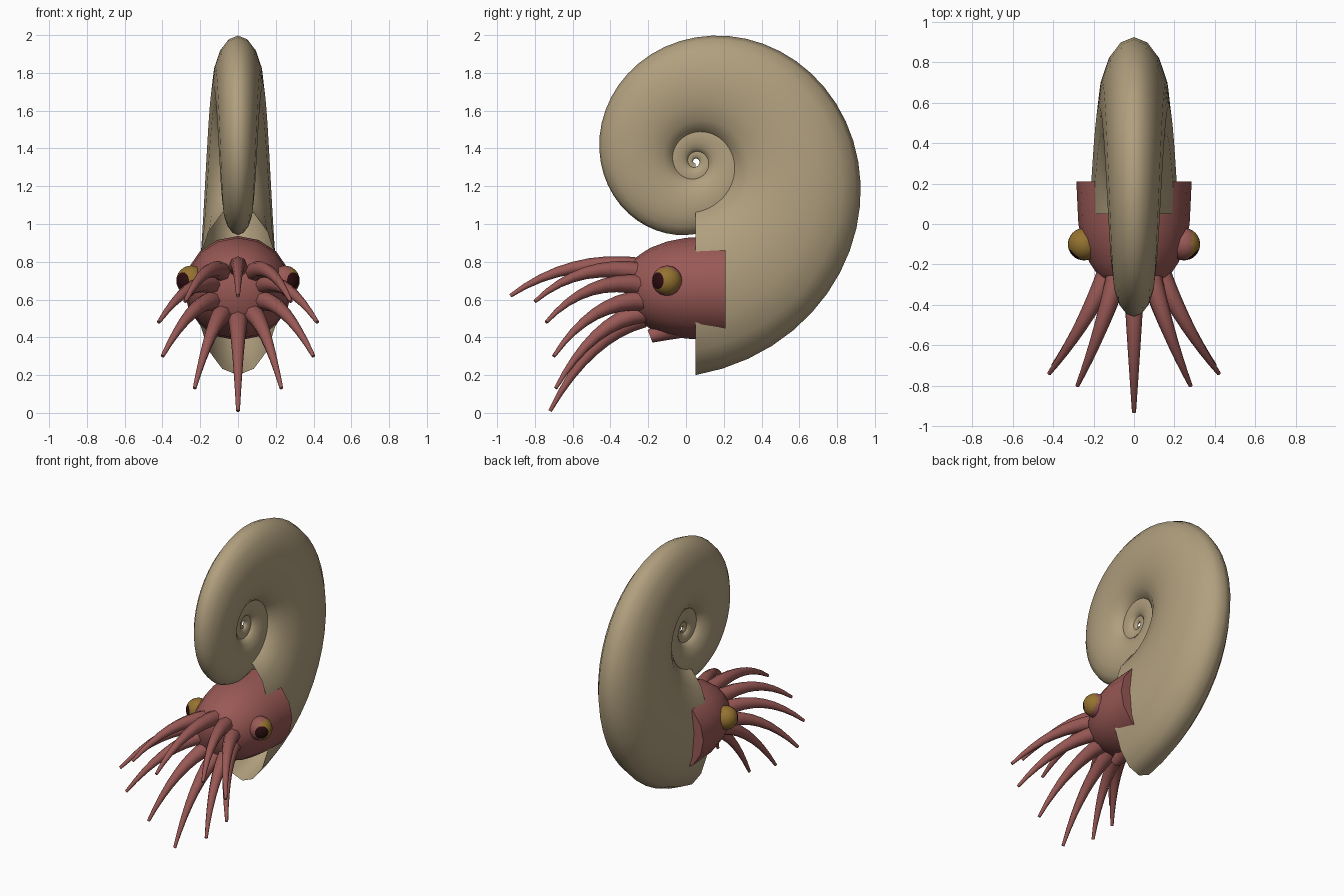
import bpy, bmesh, math
from math import sin, cos, pi
from mathutils import Vector

cube = bpy.data.objects.get("Cube")
if cube:
    bpy.data.objects.remove(cube, do_unlink=True)


def material(name, rgb):
    m = bpy.data.materials.new(name)
    m.use_nodes = True
    m.diffuse_color = (*rgb, 1)
    m.node_tree.nodes["Principled BSDF"].inputs["Base Color"].default_value = (*rgb, 1)
    return m


SHELL = material("tan shell", (0.44, 0.35, 0.21))
SKIN = material("dusky red skin", (0.32, 0.10, 0.092))
GOLD = material("gold eye", (0.30, 0.17, 0.03))
PUPIL = material("dark pupil", (0.025, 0.004, 0.005))


def finish(name, bm, mats, angle=60):
    bmesh.ops.recalc_face_normals(bm, faces=bm.faces)
    mesh = bpy.data.meshes.new(name)
    bm.to_mesh(mesh)
    bm.free()
    for m in mats:
        mesh.materials.append(m)
    ob = bpy.data.objects.new(name, mesh)
    bpy.context.collection.objects.link(ob)
    bpy.ops.object.select_all(action='DESELECT')
    ob.select_set(True)
    bpy.context.view_layer.objects.active = ob
    bpy.ops.object.shade_smooth_by_angle(angle=math.radians(angle))
    return ob


def loft(name, rings, mat, cap=True):
    """Skin a list of closed rings that share one point count."""
    bm = bmesh.new()
    loops = [[bm.verts.new(p) for p in ring] for ring in rings]
    n = len(loops[0])
    for a, b in zip(loops, loops[1:]):
        for i in range(n):
            j = (i + 1) % n
            bm.faces.new((a[i], a[j], b[j], b[i]))
    if cap:
        bm.faces.new(loops[0])
        bm.faces.new(loops[-1])
    return finish(name, bm, [mat])


def tube(name, path, radii, sides, mat):
    """Tapered tube along a path of points."""
    rings = []
    for i, p in enumerate(path):
        d = (path[min(i + 1, len(path) - 1)] - path[max(i - 1, 0)]).normalized()
        u = Vector((0, 0, 1)).cross(d).normalized()
        v = d.cross(u)
        rings.append([p + radii[i] * (u * cos(2 * pi * k / sides) + v * sin(2 * pi * k / sides))
                      for k in range(sides)])
    return loft(name, rings, mat)


# Coiled shell: an ellipse swept inward on a logarithmic spiral, open at the mouth
TURNS, STEPS, SIDES = 3, 48, 16
axis = Vector((0, 0.05, 1.33))
rings = []
for s in range(TURNS * STEPS + 1):
    turn = s / STEPS
    scale = 2.95 ** -turn
    a = 2 * pi * turn - pi / 2
    out = Vector((0, cos(a), sin(a)))
    ring = []
    for k in range(SIDES):
        t = 2 * pi * k / SIDES
        ring.append(axis + scale * (out * (0.685 + 0.445 * cos(t)) + Vector((0.22 * sin(t), 0, 0))))
    rings.append(ring)
loft("shell", rings, SHELL, cap=False)

# Head: rounded barrel along y
profile = [(-0.29, 0.14), (-0.25, 0.18), (-0.19, 0.22), (-0.10, 0.255),
           (0.0, 0.275), (0.10, 0.28), (0.21, 0.285)]
loft("head", [[Vector((r * sin(2 * pi * k / 16), y, 0.66 + 0.97 * r * cos(2 * pi * k / 16)))
               for k in range(16)] for y, r in profile], SKIN)

# Ten arms around the mouth, drooping outward
tips = [(0, -0.93, 0.62), (0.28, -0.80, 0.59), (0.42, -0.74, 0.48),
        (0.40, -0.70, 0.30), (0.23, -0.69, 0.13), (0, -0.72, 0.01)]
SEGS = 8
for i, tip in enumerate(tips):
    ang = math.radians(90 - 36 * i)
    for side in ((1,) if i in (0, 5) else (1, -1)):
        p0 = Vector((side * 0.13 * cos(ang), -0.23, 0.635 + 0.13 * sin(ang)))
        p2 = Vector((side * tip[0], tip[1], tip[2]))
        p1 = (p0 + p2) / 2 + Vector((-0.02 * side * cos(ang), -0.035, 0.15))
        path = [p0 * (1 - t) ** 2 + p1 * 2 * t * (1 - t) + p2 * t * t
                for t in (k / SEGS for k in range(SEGS + 1))]
        radii = [0.055 - 0.045 * k / SEGS for k in range(SEGS + 1)]
        label = "" if i in (0, 5) else ("_left" if side > 0 else "_right")
        tube(f"arm_{i + 1}{label}", path, radii, 8, SKIN)

# Funnel under the head
tube("funnel", [Vector((0, 0.0, 0.47)), Vector((0, -0.10, 0.44)), Vector((0, -0.19, 0.405))],
     [0.07, 0.055, 0.035], 8, SKIN)

# Eyes: pupil faces are the cap about the gaze direction; the left eye has a lid on its inner part
for side, label in ((1, "left"), (-1, "right")):
    gaze = Vector((side * 0.68, -0.73, 0)).normalized()
    bm = bmesh.new()
    bmesh.ops.create_uvsphere(bm, u_segments=20, v_segments=16, radius=0.08)
    bmesh.ops.rotate(bm, verts=bm.verts, matrix=gaze.to_track_quat('Z', 'Y').to_matrix())
    for f in bm.faces:
        n = f.calc_center_median().normalized()
        if n.dot(gaze) > cos(math.radians(34)):
            f.material_index = 1
        elif side > 0 and n.x < 0.45:
            f.material_index = 2
    bmesh.ops.translate(bm, verts=bm.verts, vec=(side * 0.247, -0.10, 0.70))
    finish(f"eye_{label}", bm, [GOLD, PUPIL, SKIN])
